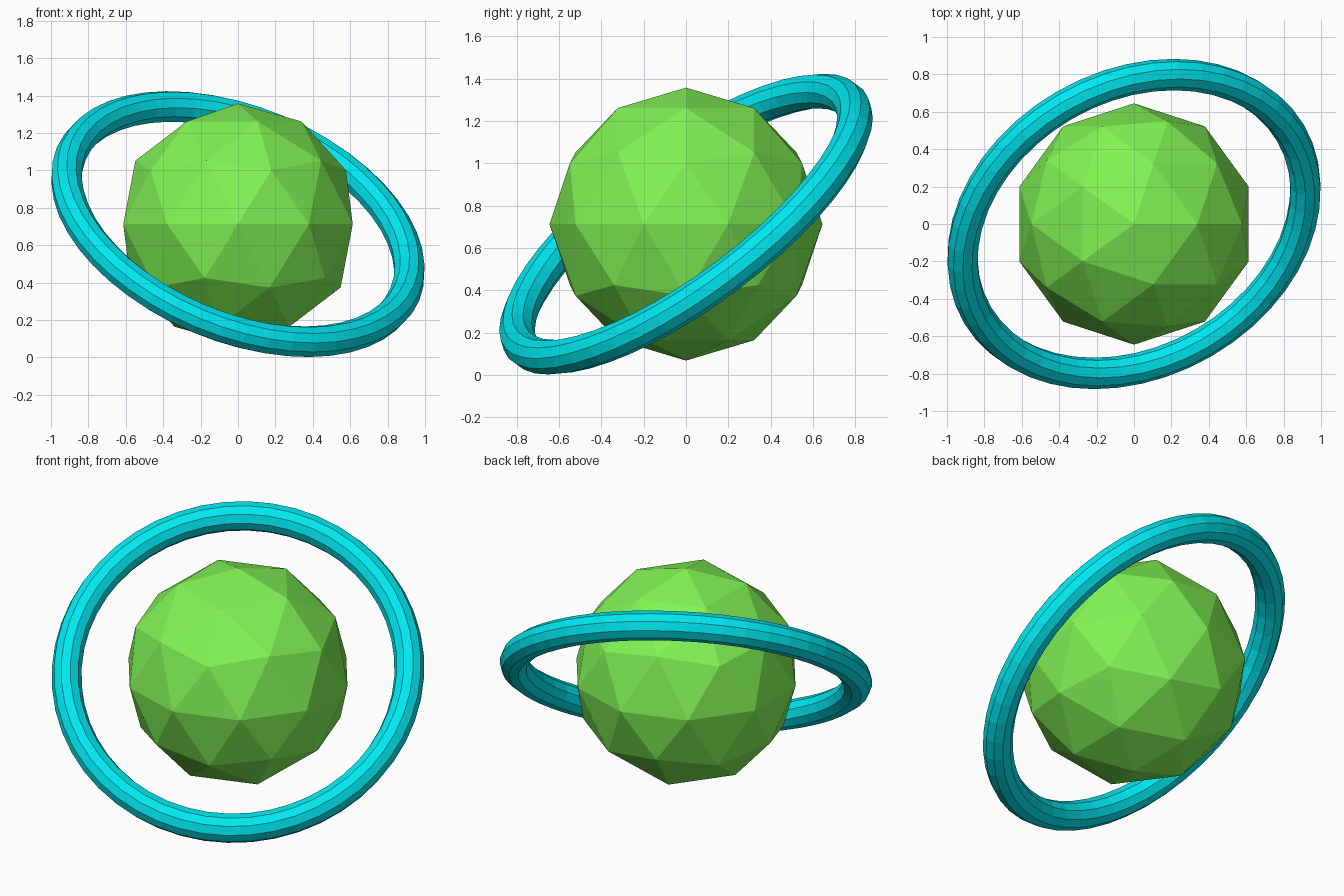
import bpy

if "Cube" in bpy.data.objects:
    bpy.data.objects.remove(bpy.data.objects["Cube"])

CENTRE_Z = 0.7125


def paint(obj, name, rgb):
    mat = bpy.data.materials.new(name)
    mat.diffuse_color = (*rgb, 1.0)
    mat.use_nodes = True
    mat.node_tree.nodes["Principled BSDF"].inputs["Base Color"].default_value = mat.diffuse_color
    obj.data.materials.append(mat)


# Faceted planet ball
bpy.ops.mesh.primitive_ico_sphere_add(subdivisions=2, radius=0.645,
                                      location=(0, 0, CENTRE_Z))
planet = bpy.context.object
planet.name = "planet"
paint(planet, "green", (0.22, 0.9, 0.09))

# Tilted ring around the planet
bpy.ops.mesh.primitive_torus_add(major_radius=0.968, minor_radius=0.084,
                                 major_segments=48, minor_segments=10,
                                 location=(0, 0, CENTRE_Z),
                                 rotation=(0.6, 0.4, 0))
ring = bpy.context.object
ring.name = "planet_ring"
paint(ring, "cyan", (0.0, 0.8, 0.87))

# Flat faces on both parts
for obj in (planet, ring):
    for poly in obj.data.polygons:
        poly.use_smooth = False
